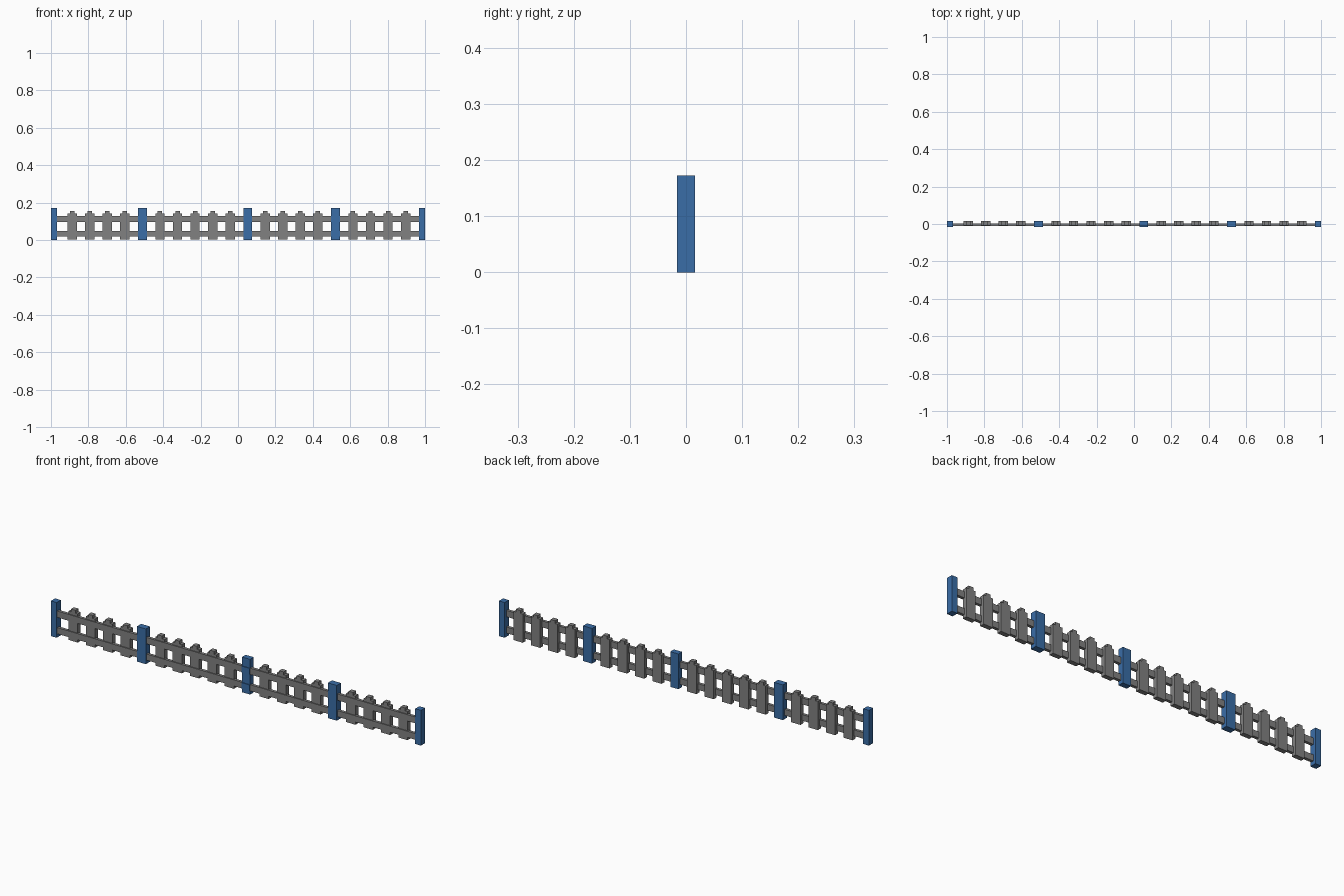
import bpy
import bmesh

cube = bpy.data.objects.get("Cube")
if cube:
    bpy.data.objects.remove(cube, do_unlink=True)


def material(name, color):
    m = bpy.data.materials.new(name)
    m.diffuse_color = color
    m.use_nodes = True
    bsdf = m.node_tree.nodes["Principled BSDF"]
    bsdf.inputs["Base Color"].default_value = color
    bsdf.inputs["Roughness"].default_value = 0.8
    return m


GREY = material("grey", (0.22, 0.22, 0.22, 1))
BLUE = material("blue", (0.042, 0.155, 0.39, 1))


def prism(name, outline, y0, y1, mat):
    """Extrude an x-z outline from y0 back to y1."""
    bm = bmesh.new()
    face = bm.faces.new([bm.verts.new((x, y0, z)) for x, z in outline])
    ext = bmesh.ops.extrude_face_region(bm, geom=[face])
    verts = [g for g in ext["geom"] if isinstance(g, bmesh.types.BMVert)]
    bmesh.ops.translate(bm, verts=verts, vec=(0, y1 - y0, 0))
    bmesh.ops.recalc_face_normals(bm, faces=bm.faces)
    mesh = bpy.data.meshes.new(name)
    bm.to_mesh(mesh)
    bm.free()
    mesh.materials.append(mat)
    obj = bpy.data.objects.new(name, mesh)
    bpy.context.collection.objects.link(obj)
    return obj


def box(name, x0, x1, y0, y1, z0, z1, mat):
    return prism(name, [(x0, z0), (x1, z0), (x1, z1), (x0, z1)], y0, y1, mat)


STEP = 0.0938          # spacing shared by posts and pickets
START = -0.98
HEIGHT = 0.172
DEPTH = 0.016
MIDDLE = 11
POSTS = (0, 5, MIDDLE, 16, 21)
RAILS = {"lower": (0.018, 0.048), "upper": (0.098, 0.129)}

# Posts and pickets along the fence
for k in range(22):
    x = START + k * STEP
    if k in POSTS:
        x0, x1 = x - 0.024, x + 0.024
        if k == 0:
            x0, x1 = -1.0, -0.969
        elif k == 21:
            x0, x1 = 0.969, 1.0
        elif k == MIDDLE:
            x0, x1 = x - 0.022, x + 0.022
        front = -0.012 if k == MIDDLE else -DEPTH
        box(f"post_{k}", x0, x1, front, DEPTH, 0, HEIGHT, BLUE)
    else:
        # Picket with a narrow stepped cap
        half, cap = 0.025, 0.012
        side = [(half, 0.002), (half, 0.142), (cap, 0.142), (cap, 0.156)]
        outline = side + [(-px, z) for px, z in reversed(side)]
        picket = prism(f"picket_{k}", outline, -0.007, DEPTH, GREY)
        picket.location.x = x

# Horizontal rails, with blue bands over the middle post
mid = START + MIDDLE * STEP
for level, (z0, z1) in RAILS.items():
    box(f"{level}_rail", -0.98, 0.98, -0.0115, 0.003, z0, z1, GREY)
    box(f"{level}_post_band", mid - 0.022, mid + 0.022, -0.0155, -0.011, z0, z1, BLUE)
